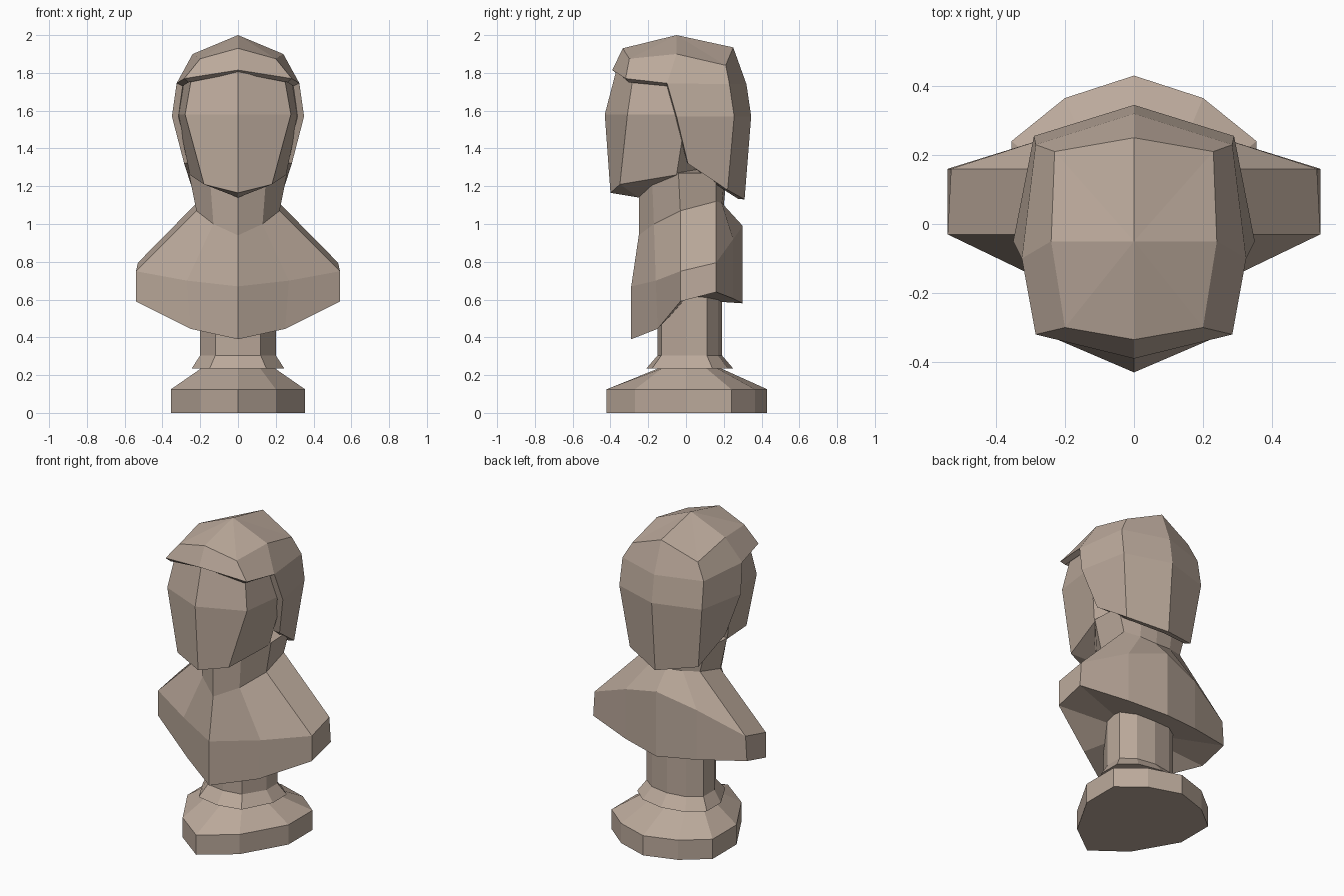
import bpy
import bmesh

stone = bpy.data.materials.new("warm stone")
stone.diffuse_color = (0.50, 0.40, 0.33, 1)


def loft(name, rows):
    """Skin half sections (front centre -> back centre), mirrored in x.
    A one-point row closes an end; shorter rows line up at the back."""
    bm = bmesh.new()
    for s in (1, -1):
        for lo, hi in zip(rows, rows[1:]):
            n = max(len(lo), len(hi))
            if len(lo) == 1:
                lo = lo * n
            if len(hi) == 1:
                hi = hi * n
            n = min(len(lo), len(hi))
            for i in range(-n, -1):
                pts = []
                for p in (lo[i], lo[i + 1], hi[i + 1], hi[i]):
                    q = (p[0] * s, p[1], p[2])
                    if q not in pts:
                        pts.append(q)
                if len(pts) > 2:
                    bm.faces.new([bm.verts.new(q) for q in pts])
    bmesh.ops.remove_doubles(bm, verts=bm.verts, dist=0.0005)
    bmesh.ops.recalc_face_normals(bm, faces=bm.faces)
    me = bpy.data.meshes.new(name)
    bm.to_mesh(me)
    bm.free()
    me.materials.append(stone)
    ob = bpy.data.objects.new(name, me)
    bpy.context.collection.objects.link(ob)
    return ob


def level(outline, z):
    return [(x, y, z) for x, y in outline]


# pedestal: faceted foot, collar and column
foot = [(0, -.42), (.2, -.27), (.355, 0), (.355, .24), (.2, .365), (0, .43)]
column = [(0, -.15), (.12, -.13), (.2, 0), (.2, .11), (.12, .17), (0, .19)]
collar = [(0, -.21), (.15, -.18), (.245, 0), (.245, .14), (.15, .22), (0, .25)]
loft("pedestal", [
    [(0, 0, 0)], level(foot, 0), level(foot, .125),
    level([(x * .98, y * .98) for x, y in column], .235),
    level(collar, .235), level(column, .305), level(column, .66), [(0, 0, .66)]])

# shoulders and neck
loft("shoulders_and_neck", [
    [(0, 0, .6)],
    [(0, -.29, .39), (.25, -.15, .445), (.54, -.03, .59), (.54, .16, .64), (.25, .25, .605), (0, .3, .58)],
    [(0, -.29, .67), (.27, -.16, .70), (.54, -.03, .75), (.53, .16, .795), (.25, .25, .92), (0, .3, .99)],
    [(0, -.25, .94), (.13, -.17, 1.0), (.22, -.03, 1.07), (.21, .16, 1.12), (.11, .19, 1.11), (0, .2, 1.1)],
    [(0, -.25, 1.25), (.15, -.18, 1.26), (.26, -.04, 1.27), (.25, .16, 1.27), (.12, .21, 1.3), (0, .22, 1.3)],
    [(0, 0, 1.3)]])

# face
loft("face", [
    [(0, -.25, 1.14)],
    [(0, -.40, 1.165), (.18, -.35, 1.21), (.255, -.05, 1.26), (0, .12, 1.27)],
    [(0, -.43, 1.58), (.28, -.31, 1.58), (.32, 0, 1.58), (0, .2, 1.58)],
    [(0, -.37, 1.81), (.245, -.28, 1.78), (.29, -.05, 1.75), (0, .2, 1.75)],
    [(0, -.05, 1.85)]])

# hair: an open cap, shorter rows leave the face free
hair = loft("hair", [
    [(0, -.05, 2.0)],
    [(0, -.335, 1.93), (.2, -.3, 1.875), (.24, -.05, 1.90), (.23, .21, 1.84), (0, .25, 1.935)],
    [(0, -.39, 1.815), (.285, -.32, 1.77), (.325, -.1, 1.745), (.285, .23, 1.74), (0, .32, 1.74)],
    [(.35, -.05, 1.57), (.29, .255, 1.57), (0, .345, 1.57)],
    [(.285, .01, 1.32), (.24, .22, 1.18), (0, .31, 1.13)]])
mod = hair.modifiers.new("thickness", 'SOLIDIFY')
mod.thickness = 0.035
